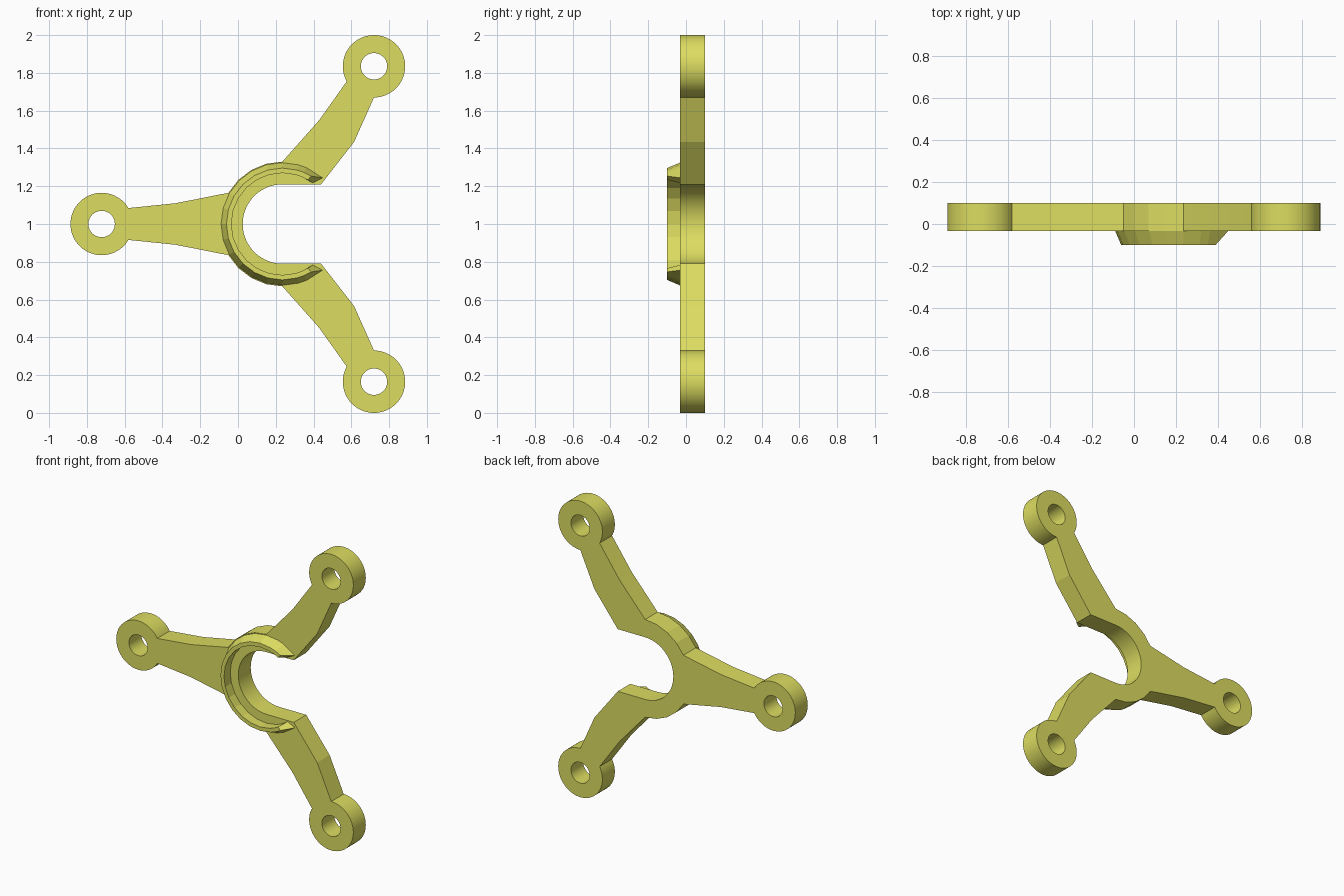
import bpy, bmesh
from math import sin, cos, radians

if "Cube" in bpy.data.objects:
    bpy.data.objects.remove(bpy.data.objects["Cube"])

Y_FRONT, Y_BACK, Y_LIP = -0.033, 0.10, -0.10
HUB = (0.235, 1.0)
EYES = [(-0.722, 1.0), (0.72, 1.835), (0.72, 0.165)]
EYE_R, HOLE_R = 0.165, 0.07

mat = bpy.data.materials.new("yellow")
mat.diffuse_color = (0.72, 0.72, 0.12, 1)
mat.use_nodes = True
mat.node_tree.nodes["Principled BSDF"].inputs["Base Color"].default_value = mat.diffuse_color


def arc(c, r, a0, a1, n):
    angles = [radians(a0 + (a1 - a0) * i / n) for i in range(n + 1)]
    return [(c[0] + r * cos(a), c[1] + r * sin(a)) for a in angles]


def finish(bm, name, smooth):
    bmesh.ops.recalc_face_normals(bm, faces=bm.faces[:])
    me = bpy.data.meshes.new(name)
    bm.to_mesh(me)
    bm.free()
    me.materials.append(mat)
    ob = bpy.data.objects.new(name, me)
    bpy.context.collection.objects.link(ob)
    if smooth:
        bpy.ops.object.select_all(action='DESELECT')
        ob.select_set(True)
        bpy.context.view_layer.objects.active = ob
        bpy.ops.object.shade_smooth_by_angle(angle=radians(12))
    return ob


# Three-armed plate: upper half of the outline, mirrored about z = 1
half = arc(EYES[0], EYE_R, 180, 30.7, 30)
half += [(-0.33, 1.11)]
half += arc(HUB, 0.33, 150, 90, 4)
half += [(0.43, 1.55)]
half += arc(EYES[1], EYE_R, 209, -90, 60)
half += [(0.615, 1.435), (0.44, 1.21)]
half += arc(HUB, 0.21, 90, 180, 20)
outline = half + [(x, 2 - z) for x, z in reversed(half[1:-1])]
holes = [arc(c, HOLE_R, 0, 360, 40)[:-1] for c in EYES]

bm = bmesh.new()
for loop in [outline] + holes:
    vs = [bm.verts.new((x, Y_FRONT, z)) for x, z in loop]
    for a, b in zip(vs, vs[1:] + vs[:1]):
        bm.edges.new((a, b))
bmesh.ops.triangle_fill(bm, edges=bm.edges[:], use_beauty=True, normal=(0, -1, 0))
ext = bmesh.ops.extrude_face_region(bm, geom=bm.faces[:], use_keep_orig=True)
moved = [g for g in ext["geom"] if isinstance(g, bmesh.types.BMVert)]
bmesh.ops.translate(bm, verts=moved, vec=(0, Y_BACK - Y_FRONT, 0))
finish(bm, "three_arm_plate", True)

# Tapered open collar on the front, with sloping ends
# section corners: radius, y, angle at the open end
section = [(0.328, -0.025, 48), (0.296, Y_LIP, 59),
           (0.27, Y_LIP, 60), (0.27, -0.025, 53)]
middle = [67] + list(range(75, 286, 15)) + [293]
bm = bmesh.new()
rings = []
for a in [None] + middle + [-1]:
    ring = []
    for r, y, end in section:
        t = radians(end if a is None else 360 - end if a == -1 else a)
        ring.append(bm.verts.new((HUB[0] + r * cos(t), y, HUB[1] + r * sin(t))))
    rings.append(ring)
for p, q in zip(rings, rings[1:]):
    for i in range(4):
        j = (i + 1) % 4
        bm.faces.new((p[i], p[j], q[j], q[i]))
bm.faces.new(rings[0])
bm.faces.new(rings[-1])
finish(bm, "hub_collar", False)
